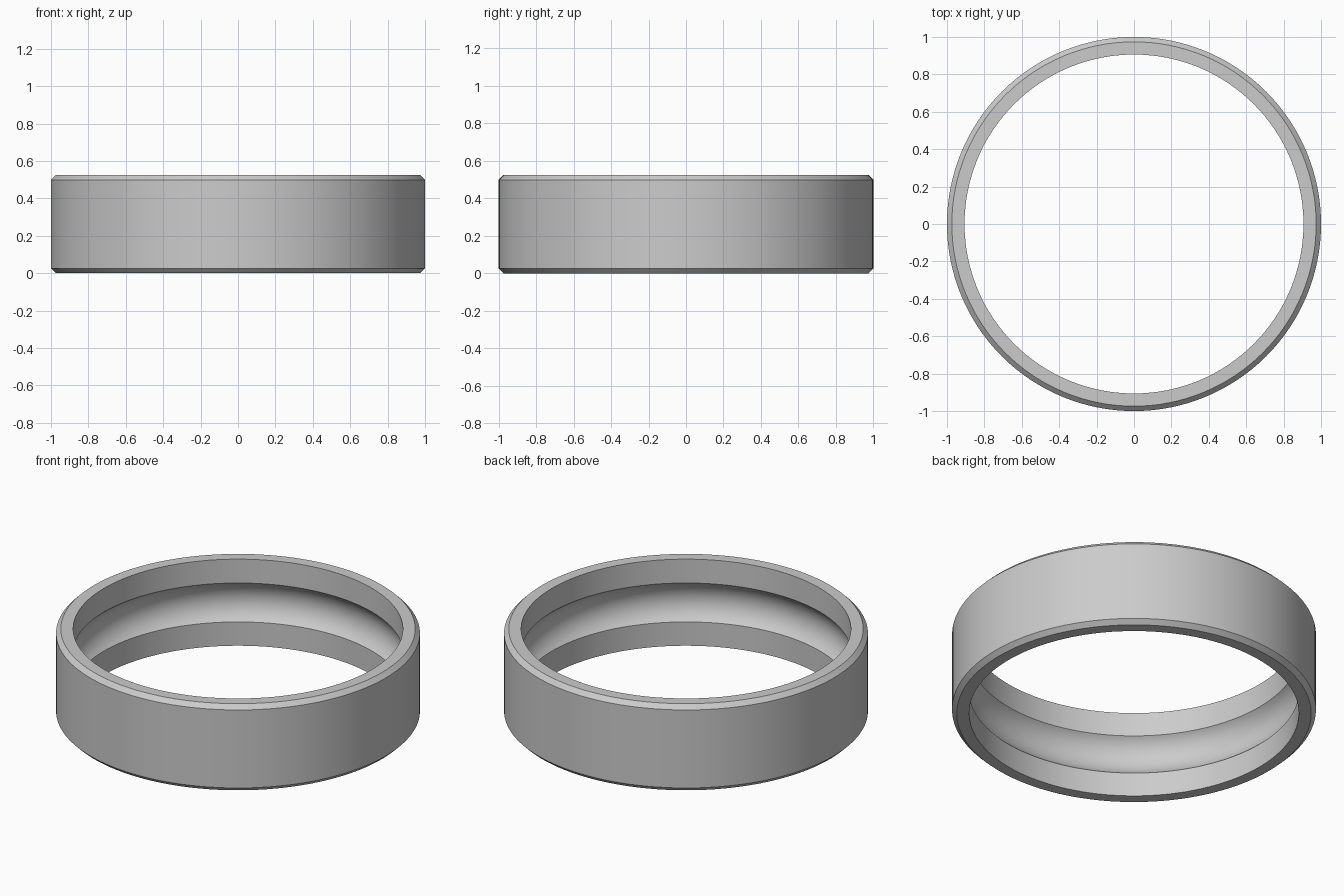
import bpy
import bmesh
import math
from mathutils import Vector

cube = bpy.data.objects.get("Cube")
if cube:
    bpy.data.objects.remove(cube, do_unlink=True)

HEIGHT = 0.525
OUTER, INNER = 1.0, 0.906
CHAMFER = 0.026
GROOVE_HALF, GROOVE_DEPTH = 0.118, 0.055
SEGMENTS, ARC_STEPS = 128, 20

# Plain steel
steel = bpy.data.materials.new("steel_grey")
steel.use_nodes = True
steel.diffuse_color = (0.6, 0.6, 0.6, 1)
steel.node_tree.nodes["Principled BSDF"].inputs["Base Color"].default_value = (0.6, 0.6, 0.6, 1)

# Cross-section: chamfered outer wall, then the bore with its round groove
profile = [
    (INNER, 0), (OUTER - CHAMFER, 0), (OUTER, CHAMFER),
    (OUTER, HEIGHT - CHAMFER), (OUTER - CHAMFER, HEIGHT), (INNER, HEIGHT),
]
radius = (GROOVE_HALF ** 2 + GROOVE_DEPTH ** 2) / (2 * GROOVE_DEPTH)
centre = INNER + GROOVE_DEPTH - radius
spread = math.asin(GROOVE_HALF / radius)
for i in range(ARC_STEPS + 1):
    a = spread * (1 - 2 * i / ARC_STEPS)
    profile.append((centre + radius * math.cos(a), HEIGHT / 2 + radius * math.sin(a)))

# Sweep the section around the z axis
bm = bmesh.new()
verts = [bm.verts.new((r, 0, z)) for r, z in profile]
edges = [bm.edges.new((v, verts[(i + 1) % len(verts)])) for i, v in enumerate(verts)]
bmesh.ops.spin(bm, geom=verts + edges, cent=Vector(), axis=Vector((0, 0, 1)),
               angle=math.tau, steps=SEGMENTS, use_duplicate=False)
bmesh.ops.remove_doubles(bm, verts=bm.verts, dist=0.0001)
bmesh.ops.recalc_face_normals(bm, faces=bm.faces)
mesh = bpy.data.meshes.new("bearing_outer_ring")
bm.to_mesh(mesh)
bm.free()
mesh.materials.append(steel)

ring = bpy.data.objects.new("bearing_outer_ring", mesh)
bpy.context.collection.objects.link(ring)
bpy.context.view_layer.objects.active = ring
ring.select_set(True)
bpy.ops.object.shade_smooth_by_angle(angle=math.radians(25))
